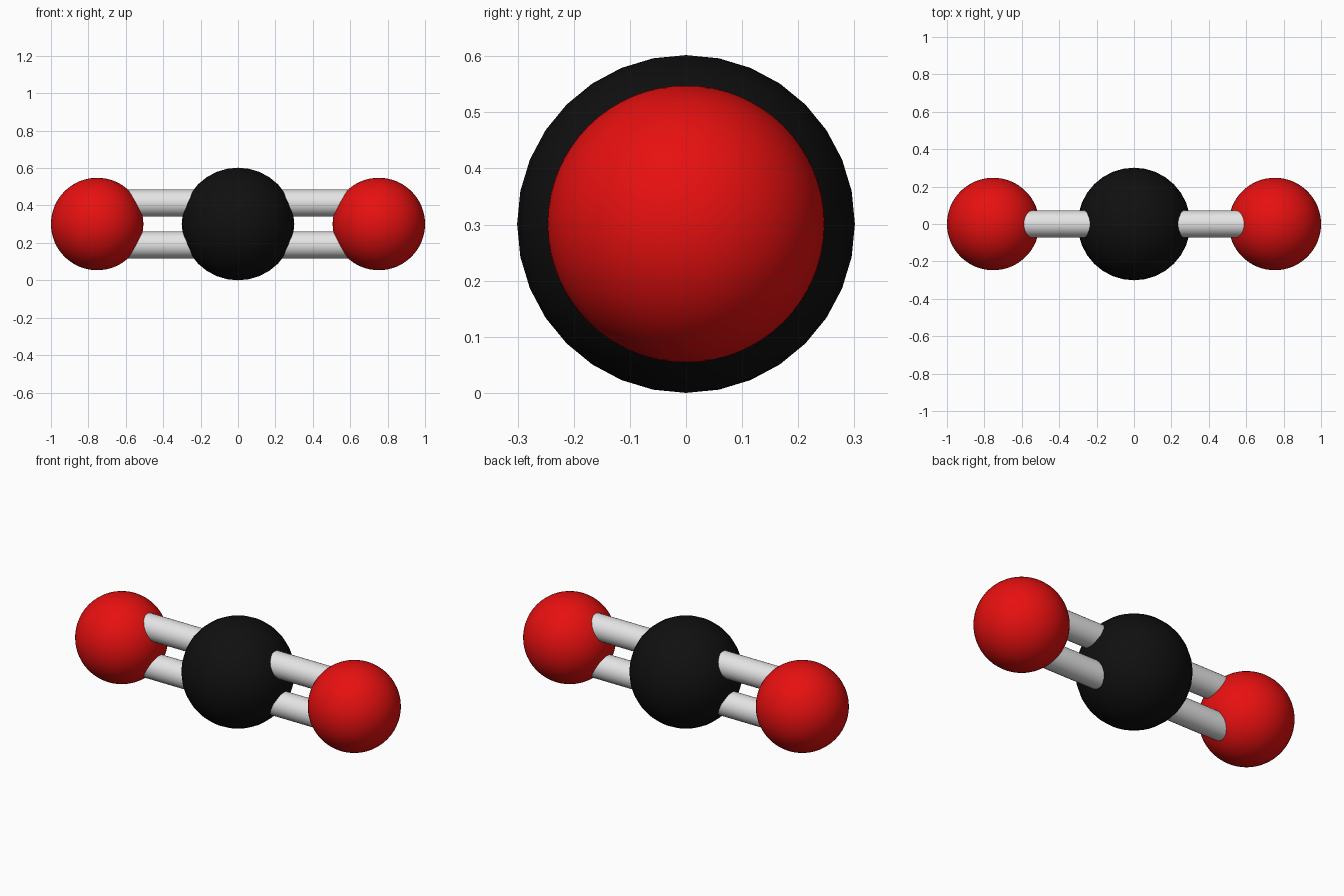
import bpy
import math

if "Cube" in bpy.data.objects:
    bpy.data.objects.remove(bpy.data.objects["Cube"])


def material(name, rgb):
    m = bpy.data.materials.new(name)
    m.diffuse_color = (*rgb, 1.0)
    m.use_nodes = True
    m.node_tree.nodes["Principled BSDF"].inputs["Base Color"].default_value = m.diffuse_color
    return m


RED = material("red", (0.80, 0.005, 0.005))
BLACK = material("black", (0.005, 0.005, 0.005))
GREY = material("light grey", (0.78, 0.78, 0.78))

CZ = 0.301          # height of the molecule axis
O_R, O_X = 0.247, 0.753
C_R = 0.301
BOND_R, BOND_DZ = 0.072, 0.112


def finish(name, mat):
    ob = bpy.context.object
    ob.name = name
    ob.data.materials.append(mat)
    bpy.ops.object.shade_smooth_by_angle(angle=math.radians(40))


def ball(name, x, radius, segments, mat):
    bpy.ops.mesh.primitive_uv_sphere_add(
        segments=segments, ring_count=segments // 2, radius=radius, location=(x, 0, CZ))
    finish(name, mat)


# Centre atom and the two outer atoms
ball("centre_atom", 0, C_R, 32, BLACK)
for side, s in (("left", -1), ("right", 1)):
    ball(side + "_atom", s * O_X, O_R, 64, RED)
    # Double bond: two parallel rods running between the atom centres
    for level, dz in (("upper", BOND_DZ), ("lower", -BOND_DZ)):
        bpy.ops.mesh.primitive_cylinder_add(
            vertices=32, radius=BOND_R, depth=O_X - 0.1,
            location=(s * O_X / 2, 0, CZ + dz), rotation=(0, math.pi / 2, 0))
        finish(f"{side}_{level}_bond", GREY)
